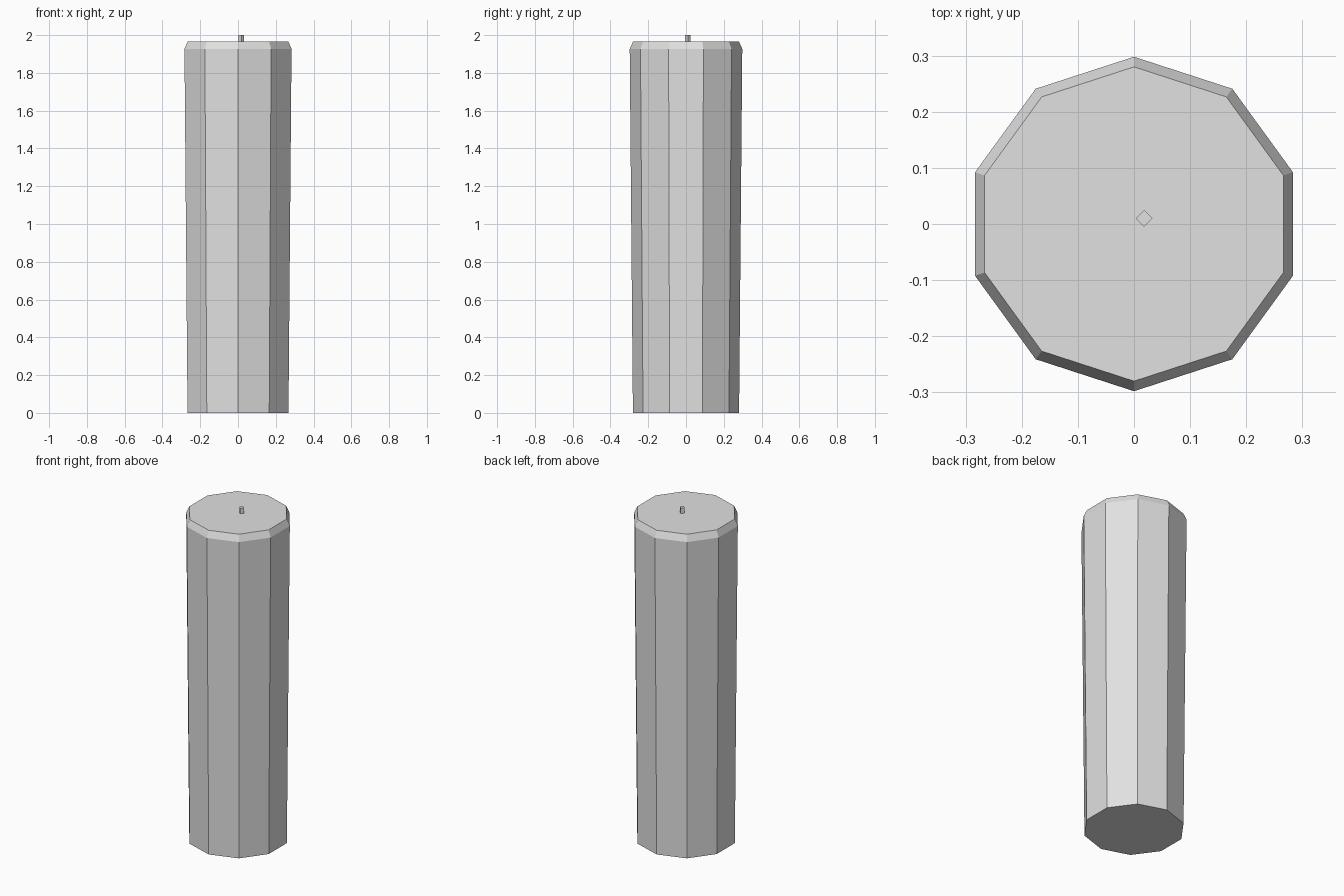
import bpy
import bmesh
from math import sin, cos, tau

old = bpy.data.objects.get("Cube")
if old:
    bpy.data.objects.remove(old, do_unlink=True)

GREY = (0.75, 0.75, 0.75, 1.0)
mat = bpy.data.materials.new("pale grey")
mat.use_nodes = True
mat.diffuse_color = GREY
mat.node_tree.nodes["Principled BSDF"].inputs["Base Color"].default_value = GREY


def faceted_column(name, sides, profile, location=(0, 0, 0)):
    """Loft a (radius, height) profile around z, with one corner on +y."""
    bm = bmesh.new()
    rings = []
    for radius, z in profile:
        angles = [tau * i / sides for i in range(sides)]
        rings.append([bm.verts.new((-radius * sin(a), radius * cos(a), z)) for a in angles])
    for low, high in zip(rings, rings[1:]):
        for i in range(sides):
            j = (i + 1) % sides
            bm.faces.new((low[i], low[j], high[j], high[i]))
    bm.faces.new(rings[0][::-1])
    bm.faces.new(rings[-1])
    bmesh.ops.recalc_face_normals(bm, faces=bm.faces)
    mesh = bpy.data.meshes.new(name)
    bm.to_mesh(mesh)
    bm.free()
    mesh.materials.append(mat)
    obj = bpy.data.objects.new(name, mesh)
    obj.location = location
    bpy.context.collection.objects.link(obj)
    return obj


# Ten-sided body, slightly wider at the top, with a chamfered rim
faceted_column("candle_body", 10, [(0.281, 0), (0.298, 1.927), (0.28, 1.967)])

# Small square wick, a little off centre
faceted_column("wick", 4, [(0.015, 1.95), (0.015, 2.0)], (0.018, 0.01, 0))
